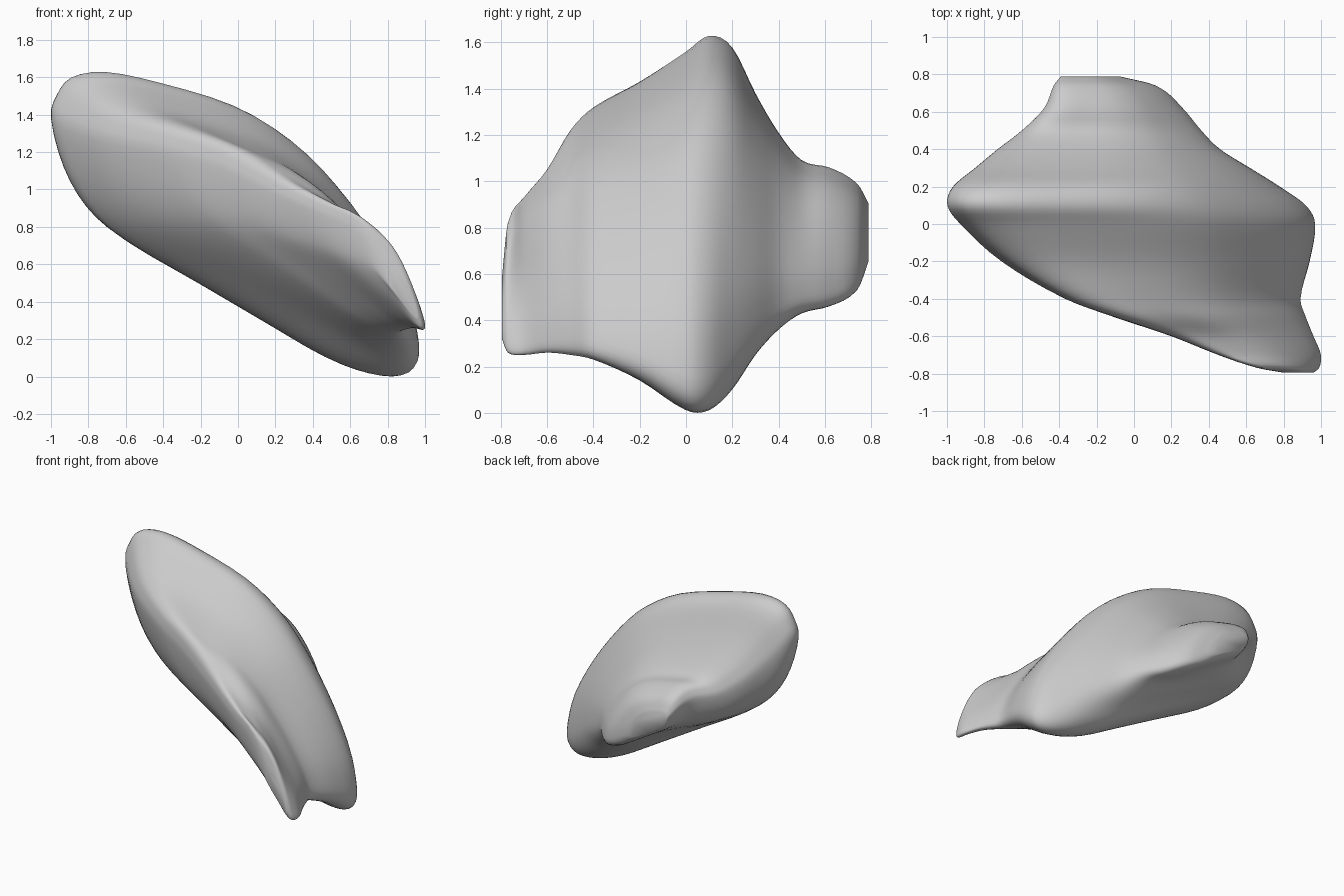
import bpy, bmesh, math

if "Cube" in bpy.data.objects:
    bpy.data.objects.remove(bpy.data.objects["Cube"])

# Lengthwise outline (x, z) of the widest section
PROFILE = [(-1, 1.38), (-0.97, 1.50), (-0.89, 1.60), (-0.70, 1.63), (-0.40, 1.57), (0, 1.45),
           (0.30, 1.27), (0.52, 1.05), (0.74, 0.75), (0.90, 0.45), (0.96, 0.22), (0.96, 0.08),
           (0.88, 0.01), (0.72, 0.02), (0.50, 0.10), (0.20, 0.27), (-0.20, 0.50), (-0.60, 0.73),
           (-0.80, 0.90), (-0.93, 1.12)]
# Stations along y: y, x min, x max, z min, z max, relative thickness
STATIONS = [
    (-0.795, 0.80, 0.96, 0.32, 0.58, 0.75),
    (-0.77, 0.66, 0.99, 0.26, 0.82, 0.65),
    (-0.70, 0.45, 1.00, 0.25, 0.93, 0.60),
    (-0.60, 0.20, 0.96, 0.26, 1.05, 0.62),
    (-0.50, -0.10, 0.92, 0.25, 1.22, 0.68),
    (-0.40, -0.37, 0.89, 0.23, 1.32, 0.76),
    (-0.20, -0.71, 0.94, 0.14, 1.43, 0.90),
    (0.00, -0.93, 0.97, 0.01, 1.56, 1.00),
    (0.10, -1.00, 0.92, 0.01, 1.63, 1.00),
    (0.20, -0.97, 0.78, 0.10, 1.58, 1.04),
    (0.30, -0.85, 0.62, 0.25, 1.38, 1.08),
    (0.40, -0.73, 0.46, 0.36, 1.21, 1.08),
    (0.50, -0.60, 0.36, 0.43, 1.09, 1.05),
    (0.62, -0.48, 0.26, 0.46, 1.06, 1.00),
    (0.74, -0.43, 0.12, 0.53, 0.99, 0.95),
    (0.79, -0.39, -0.08, 0.66, 0.90, 0.90),
]
STEPS = 4


def cubic(b, c, m1, m2, t):
    """Hermite curve between b and c."""
    return ((2*t**3 - 3*t*t + 1)*b + (t**3 - 2*t*t + t)*m1
            + (3*t*t - 2*t**3)*c + (t**3 - t*t)*m2)


def blend_stations(p0, p1, p2, p3, t):
    h = p2[0] - p1[0]
    return [cubic(b, c, (c - a) / (p2[0] - p0[0]) * h, (d - b) / (p3[0] - p1[0]) * h, t)
            for a, b, c, d in zip(p0, p1, p2, p3)]


# Smoothed closed outline in unit coordinates
outline = []
m = len(PROFILE)
for i in range(m):
    quad = [PROFILE[(i + k) % m] for k in (-1, 0, 1, 2)]
    for s in range(3):
        x, z = [cubic(b, c, (c - a) / 2, (d - b) / 2, s / 3) for a, b, c, d in zip(*quad)]
        outline.append((x + 0.02, z / 0.81 - 1.01))


def section(y, x0, x1, z0, z1, thick):
    """Outline thinned across its diagonal, then fitted to the station's bounds."""
    pts = []
    for u, v in outline:
        along, across = (u - v) / 2, (u + v) / 2 * thick
        pts.append((along + across, across - along))
    xs, zs = zip(*pts)
    fit = lambda v, a, lo, hi: lo + (v - min(a)) / (max(a) - min(a)) * (hi - lo)
    return [(fit(x, xs, x0, x1), y, fit(z, zs, z0, z1)) for x, z in pts]


# Interpolated stations
rows = []
n = len(STATIONS)
for i in range(n - 1):
    quad = [STATIONS[min(max(i + k, 0), n - 1)] for k in (-1, 0, 1, 2)]
    rows += [blend_stations(*quad, s / STEPS) for s in range(STEPS)]
rows.append(STATIONS[-1])

# Lofted shell body with closed ends
bm = bmesh.new()
rings = [[bm.verts.new(p) for p in section(*r)] for r in rows]
for a, b in zip(rings, rings[1:]):
    for i in range(len(a)):
        j = (i + 1) % len(a)
        bm.faces.new((a[i], a[j], b[j], b[i]))
for ring in (rings[0], rings[-1]):
    bm.faces.new(ring)
bmesh.ops.smooth_vert(bm, verts=bm.verts, factor=0.4, use_axis_x=True, use_axis_y=True, use_axis_z=True)
bmesh.ops.recalc_face_normals(bm, faces=bm.faces)
for f in bm.faces:
    f.smooth = True
mesh = bpy.data.meshes.new("shell_body")
bm.to_mesh(mesh)
bm.free()
body = bpy.data.objects.new("shell_body", mesh)
bpy.context.collection.objects.link(body)
